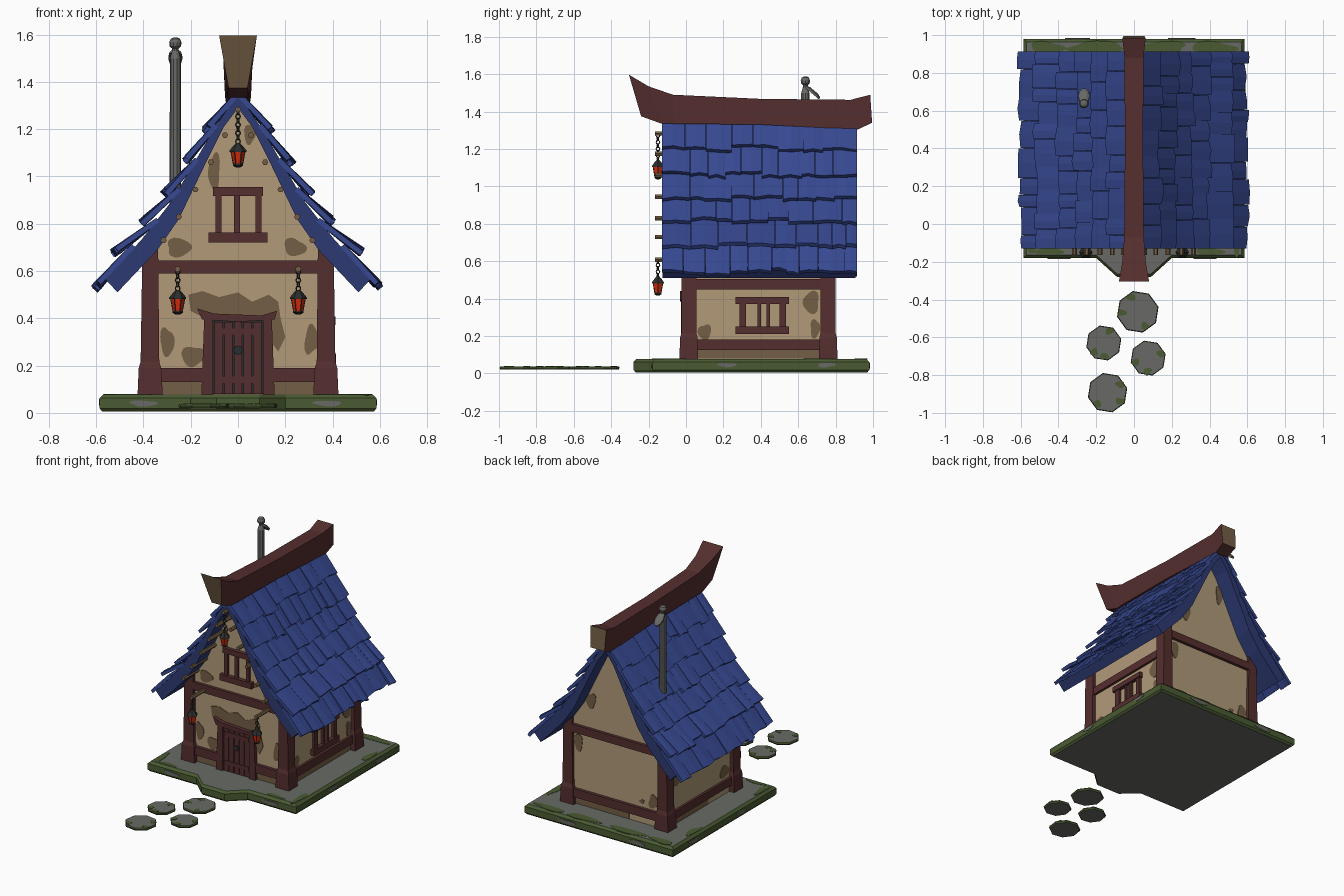
import bpy, bmesh, math, random
from mathutils import Matrix

if "Cube" in bpy.data.objects:
    bpy.data.objects.remove(bpy.data.objects["Cube"])
random.seed(4)

def mat(name, hexcol):
    c = [int(hexcol[i:i + 2], 16) / 255 for i in (0, 2, 4)]
    m = bpy.data.materials.new(name)
    m.diffuse_color = [((v + .055) / 1.055) ** 2.4 if v > .04 else v / 12.92 for v in c] + [1]
    m.use_nodes = True
    m.node_tree.nodes["Principled BSDF"].inputs["Base Color"].default_value = m.diffuse_color
    return m

BLUE = mat("roof blue", "374992")
DARKBLUE = mat("roof board blue", "2D3A72")
TAN = mat("plaster tan", "B19A79")
BROWN = mat("bare brown", "745F45")
RED = mat("red timber", "552E2E")
MOSS = mat("moss green", "4A5B32")
STONE = mat("stone grey", "686A66")
IRON = mat("dark iron", "2A2D2D")
GLOW = mat("lantern red", "DA2E0C")

def make(name, lofts, *mats):
    """One mesh from lofts; each is (loops, side material, end material)."""
    bm = bmesh.new()
    for loops, side, end in lofts:
        rings = [[bm.verts.new(p) for p in lp] for lp in loops]
        n = len(rings[0])
        for a, b in zip(rings, rings[1:]):
            for i in range(n):
                bm.faces.new((a[i], a[(i + 1) % n], b[(i + 1) % n], b[i])).material_index = side
        for r in (rings[0], rings[-1]):
            bm.faces.new(r).material_index = end
    bmesh.ops.recalc_face_normals(bm, faces=bm.faces)
    me = bpy.data.meshes.new(name)
    bm.to_mesh(me)
    bm.free()
    for m in mats:
        me.materials.append(m)
    ob = bpy.data.objects.new(name, me)
    bpy.context.collection.objects.link(ob)
    return ob

def box(x0, x1, y0, y1, z0, z1, m=0):
    return ([[(x0, y0, z), (x1, y0, z), (x1, y1, z), (x0, y1, z)] for z in (z0, z1)], m, m)

def prism_y(pts, y0, y1, m=0):
    return ([[(x, y, z) for x, z in pts] for y in (y0, y1)], m, m)

def ring(x, y, z, r, n, turn=0.0):
    return [(x + r * math.cos(math.tau * (i + turn) / n), y + r * math.sin(math.tau * (i + turn) / n), z) for i in range(n)]

def mirror(half):
    return half + [(-x, z) for x, z in reversed(half) if x > 0]

# Stone base: green bevelled rim, grey top
W, F, B = .585, -.18, .98
def base_loop(d, z):
    w = W - d
    return [(w, F + d, z), (w, B - d, z), (-w, B - d, z), (-w, F + d, z), (-.2, F + d, z),
            (-.09, F - .1 + d, z), (.09, F - .1 + d, z), (.2, F + d, z)]
make("stone_base", [([base_loop(.012, .005), base_loop(0, .018), base_loop(0, .062), base_loop(.016, .078)], 0, 1)], MOSS, STONE)

# Stepping stones
stones = [(.02, -.465, .113), (-.16, -.63, .095), (.075, -.71, .095), (-.14, -.893, .107)]
make("stepping_stones", [([ring(x, y, .02, r * .96, 8, .3), ring(x, y, .03, r, 8, .3), ring(x, y, .038, r * .96, 8, .3)], 0, 1)
                         for x, y, r in stones], MOSS, STONE)

# House body
WX, WY = .385, .78
make("plaster_walls", [prism_y(mirror([(0, 1.32), (.13, 1.1), (.25, .86), (WX, .68), (WX, .07)]), 0, WY)], TAN)

# Flat patches: worn plaster, moss and bare stone
planes = {"front": lambda u, v, d: (u, -d, v), "back": lambda u, v, d: (u, WY + d, v),
          "right": lambda u, v, d: (WX + d, u, v), "left": lambda u, v, d: (-WX - d, u, v),
          "top": lambda u, v, d: (u, v, .076 + d), "stone": lambda u, v, d: (u, v, .036 + d),
          "rim_front": lambda u, v, d: (u, F - d, v), "rim_right": lambda u, v, d: (W + d, u, v),
          "rim_left": lambda u, v, d: (-W - d, u, v), "rim_back": lambda u, v, d: (u, B + d, v)}
def plate(plane, pts):
    return ([[planes[plane](a, b, d) for a, b in pts] for d in (-.002, .004)], 0, 0)
def blob(plane, u, v, ru, rv):
    n, p, q = 20, random.uniform(0, 6), random.uniform(0, 6)
    pts = []
    for i in range(n):
        a = math.tau * i / n
        r = .92 + .1 * math.sin(2 * a + p) + .12 * math.sin(3 * a + q)
        pts.append((u + ru * r * math.cos(a), v + rv * r * math.sin(a)))
    return plate(plane, pts)
def strip(plane, u0, u1, v0, v1):
    return plate(plane, [(u0, v0), (u1, v0), (u1, v1), (u0, v1)])

make("worn_plaster", [
    plate("front", [(-.14, .4), (-.2, .43), (-.21, .5), (-.15, .515), (-.08, .49), (0, .51), (.06, .47), (.13, .5), (.17, .47),
                    (.18, .4), (.2, .32), (.17, .26), (.14, .3), (.14, .4)]),
    blob("front", -.19, .24, .05, .05), blob("front", -.3, .3, .03, .07),
    blob("front", .31, .31, .03, .07), blob("front", -.1, 1.02, .028, .08),
    blob("front", -.25, .7, .06, .04), blob("front", .24, .7, .05, .04), blob("front", .05, 1.18, .025, .05),
    strip("front", -.34, .34, .08, .14), strip("right", .03, .74, .08, .14), strip("back", -.1, .34, .08, .14),
    blob("right", .1, .22, .035, .05), blob("right", .67, .38, .05, .06), blob("right", .69, .24, .03, .05),
    blob("left", .12, .24, .05, .05), blob("left", .65, .4, .06, .05), strip("left", .3, .74, .08, .14),
    blob("back", .3, .52, .04, .06), blob("back", -.29, .25, .04, .05), blob("back", -.2, .23, .02, .015),
    blob("back", .2, .84, .04, .06), blob("back", -.09, 1.08, .03, .07)], BROWN)

moss = [blob("top", x, .935, r, .032) for x, r in ((-.46, .1), (-.2, .17), (.15, .15), (.42, .13))]
moss += [blob("top", s * .545, y, .025, .09) for s in (-1, 1) for y in (-.08, .7)]
moss += [blob("top", x, -.145, .08, .02) for x in (-.45, .4)]
moss += [blob("stone", x + .74 * r * math.cos(a), y + .74 * r * math.sin(a), .024, .02)
         for x, y, r in stones for a in (random.uniform(0, 2), random.uniform(3, 4), random.uniform(4.6, 6))]
make("moss_patches", moss, MOSS)
make("bare_rim_patches", [blob("rim_front", x, .04, .06, .014) for x in (-.4, .38)]
     + [blob(p, y, .045, .05, .013) for p in ("rim_right", "rim_left") for y in (.22, .75)]
     + [blob("rim_back", x, .04, .07, .014) for x in (-.3, .25)], STONE)

# Corner posts with wide feet and slanted tops
posts = []
for sx in (-1, 1):
    for yc in (.015, .76):
        def lp(x0, x1, h, z0, z1):
            return [(sx * x0, yc - h, z0), (sx * x1, yc - h, z1), (sx * x1, yc + h, z1), (sx * x0, yc + h, z0)]
        posts.append(([lp(.318, .425, .05, .075, .075), lp(.325, .42, .047, .19, .19),
                       lp(.333, .412, .04, .215, .215), lp(.338, .405, .04, .72, .66)], 0, 0))
make("corner_posts", posts, RED)

# Horizontal beams
beams = [box(-.34, .34, -.022, .01, .59, .645), box(-.34, .34, WY - .01, WY + .022, .59, .645),
         box(-.34, .34, WY - .01, WY + .022, .13, .19)]
for s in (-1, 1):
    beams += [box(s * .14, s * .34, -.022, .01, .13, .19)]
    beams += [box(s * .37, s * .402, .04, .74, a, b) for a, b in ((.125, .182), (.45, .505))]
make("wall_beams", beams, RED)

# Door
make("door_planks", [box(-.0985 + i * .0405, -.0635 + i * .0405, -.016, 0, .08, .385) for i in range(5)]
     + [box(-.098, .098, -.02, 0, a, b) for a, b in ((.125, .155), (.33, .36))], RED)
make("door_backing", [box(-.105, .105, -.008, 0, .08, .4)], IRON)
make("door_frame", [prism_y([(s * .155, .075), (s * .105, .075), (s * .105, .4), (s * .143, .4)], -.026, 0) for s in (-1, 1)]
     + [prism_y([(-.173, .442), (-.1, .42), (.1, .412), (.165, .432), (.155, .395), (0, .385), (-.152, .395)], -.032, 0)], RED)
make("door_knob", [([[(x, y, z + .265) for x, z, _ in ring(0, 0, 0, .02, 8)] for y in (-.028, -.015)], 0, 0)], IRON)

# Windows
make("gable_window", [box(-.105, .105, -.026, 0, .918, .955), box(-.125, .125, -.03, 0, .72, .762),
                      box(-.095, -.07, -.02, 0, .75, .93), box(.075, .1, -.02, 0, .75, .93),
                      box(-.016, .008, -.014, 0, .75, .93)], RED)
make("side_window", [box(.38, .412, .265, .55, .372, .408), box(.38, .414, .265, .55, .21, .25)]
     + [box(.38, .404, a, b, .24, .38) for a, b in ((.285, .322), (.382, .4), (.43, .448), (.5, .535))], RED)

# Roof boards under the tiles
outer = [(0, 1.35), (.1, 1.205), (.19, 1.05), (.285, .89), (.41, .73), (.565, .57)]
inner = [(.51, .51), (.34, .69), (.25, .82), (.13, 1.07), (.06, 1.21), (0, 1.29)]
make("roof_boards", [prism_y([(s * x, z) for x, z in outer + inner], -.125, .905) for s in (-1, 1)], DARKBLUE)

# Roof tiles: each row tilts from a top point to a lifted lower tip
rows = [((.02, 1.345), (.142, 1.205)), ((.1, 1.225), (.228, 1.07)), ((.18, 1.08), (.315, .94)),
        ((.255, .955), (.405, .82)), ((.345, .825), (.525, .692)), ((.45, .715), (.605, .542))]
tiles = []
for s in (-1, 1):
    for (tx, tz), (bx, bz) in rows:
        L = math.hypot(bx - tx, bz - tz)
        dx, dz = (bx - tx) / L, (bz - tz) / L
        nx, nz = -dz, dx
        y = -.13
        while y < .91:
            w = random.uniform(.065, .16)
            y1 = y + w if y + w < .86 else .915
            drop, lift = random.uniform(-.02, .014), random.uniform(-.008, .006)
            loops = []
            for f, bulge in ((0, 0), (.5, .005), (1, -.003)):
                l = L + drop + random.uniform(-.007, .007)
                pts = [(0, 0), (l, lift + bulge), (l, lift + bulge - .022), (0, -.022)]
                loops.append([(s * (tx + dx * a - nx * h * -1), y + .001 + (y1 - y - .002) * f, tz + dz * a + nz * h) for a, h in pts])
            tiles.append((loops, 0, 0))
            y = y1
make("roof_tiles", tiles, BLUE)

# Upswept ridge beam with bare end grain
sections = [(-.305, 1.597, .08, -.24, 1.375, .04), (-.2, 1.535, .062, -.13, 1.335, .043), (-.07, 1.49, .052, -.07, 1.335, .046),
            (.4, 1.468, .048, .4, 1.33, .048), (.88, 1.463, .05, .92, 1.305, .05), (.985, 1.49, .062, .995, 1.34, .055)]
make("ridge_beam", [([[(-a, yt, zt), (a, yt, zt), (b, yb, zb), (-b, yb, zb)] for yt, zt, a, yb, zb, b in sections], 0, 1)], RED, BROWN)

# Peg ends beneath the gable and lantern arms
pegs = [(s * x, z) for s in (-1, 1) for x, z in ((.055, 1.175), (.115, 1.06), (.18, .945), (.25, .83), (.315, .73), (.255, .608))]
make("wooden_pegs", [([[(x + a, y, z + b) for a, b, _ in ring(0, 0, 0, .013, 6)] for y in (-.165, .02)], 0, 0)
                     for x, z in pegs + [(0, 1.283)]], BROWN)

# Hanging lanterns with chains
for i, (x, top, hook) in enumerate(((-.255, .52, .608), (.255, .52, .608), (0, 1.142, 1.283))):
    y = -.15
    def rr(dz, r):
        return ring(x, y, top + dz, r, 6)
    bars = []
    for k in range(6):
        a = math.tau * k / 6
        c, sn = math.cos(a), math.sin(a)
        bars.append(([ring(x + .03 * c, y + .03 * sn, top - .034, .0022, 4), ring(x + .02 * c, y + .02 * sn, top - .088, .0022, 4)], 1, 1))
    make(f"lantern_{i + 1}", [([rr(-.088, .02), rr(-.034, .03)], 0, 0),
                              ([rr(-.038, .036), rr(-.032, .036), rr(-.012, .02), rr(0, .008)], 1, 1),
                              ([rr(-.104, .01), rr(-.096, .022), rr(-.088, .022)], 1, 1)] + bars, GLOW, IRON)
    n = round((hook - top) / .018)
    for k in range(n):
        bpy.ops.mesh.primitive_torus_add(major_segments=8, minor_segments=4, major_radius=.0105, minor_radius=.0032,
            location=(x, y, top + .006 + k * (hook - top) / n), rotation=(math.pi / 2, 0, k % 2 * math.pi / 2 + .4))
        bpy.context.object.name = f"chain_link_{i + 1}_{k + 1}"
        bpy.context.object.data.materials.append(IRON)

# Stove pipe with a round cap and a tilted hood
px, py = -.265, .638
def pr(z, r):
    return ring(px, py, z, r, 10)
make("stove_pipe", [([pr(.85, .025), pr(1.5, .023), pr(1.53, .014), pr(1.547, .014)], 0, 0),
                    ([pr(1.54, .012), pr(1.55, .024), pr(1.566, .026), pr(1.582, .02), pr(1.588, .008)], 0, 0)], STONE)
hood = make("pipe_hood", [([ring(0, 0, 0, .03, 10), ring(0, 0, .012, .03, 10), ring(0, 0, .02, .016, 10)], 0, 0)], STONE)
hood.matrix_world = Matrix.Translation((px, .672, 1.498)) @ Matrix.Rotation(math.radians(-40), 4, 'X') @ Matrix.Diagonal((1, 1.75, 1, 1))
